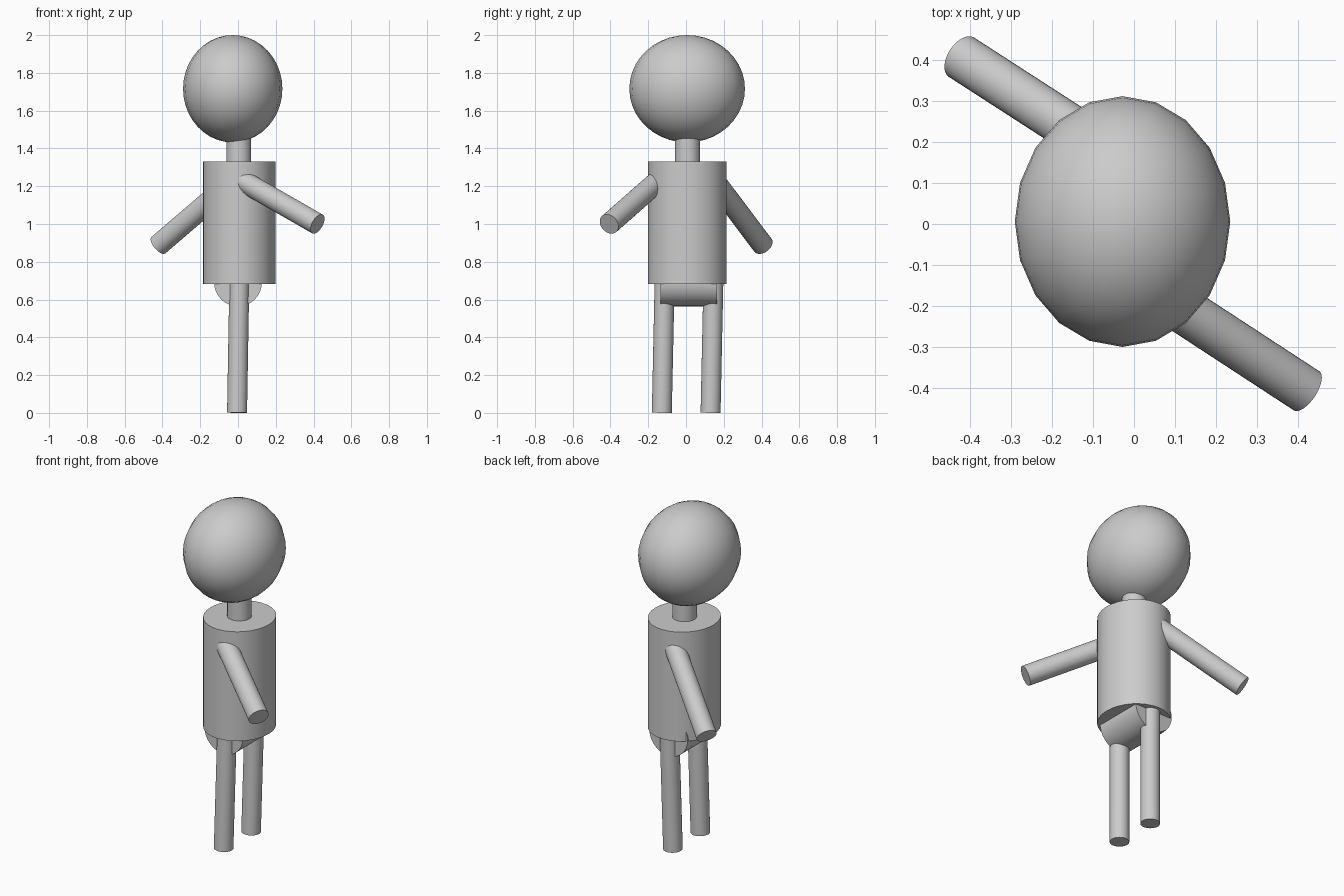
import bpy
import math
from mathutils import Vector

if "Cube" in bpy.data.objects:
    bpy.data.objects.remove(bpy.data.objects["Cube"])


def smooth(obj, angle=40):
    bpy.ops.object.shade_smooth_by_angle(angle=math.radians(angle))
    return obj


def rod(name, start, end, radius, sides=32, squash=(1, 1)):
    """Capped cylinder from start to end, optionally with an oval section."""
    start, end = Vector(start), Vector(end)
    axis = end - start
    bpy.ops.mesh.primitive_cylinder_add(vertices=sides, radius=radius, depth=axis.length,
                                        location=(start + end) / 2,
                                        rotation=axis.to_track_quat('Z', 'Y').to_euler())
    obj = bpy.context.object
    obj.name = name
    obj.scale = (squash[0], squash[1], 1)
    bpy.ops.object.transform_apply(location=False, rotation=False, scale=True)
    return smooth(obj)


# Head: slightly deep ellipsoid, 20 sided
bpy.ops.mesh.primitive_uv_sphere_add(segments=20, ring_count=20, radius=1,
                                     location=(-0.028, 0.006, 1.716))
head = bpy.context.object
head.name = "head"
head.scale = (0.263, 0.306, 0.284)
bpy.ops.object.transform_apply(location=False, rotation=False, scale=True)
smooth(head)

# Neck
rod("neck", (0.004, 0.008, 1.30), (0.004, 0.008, 1.50), 0.066)

# Torso: upright oval cylinder
bpy.ops.mesh.primitive_cylinder_add(vertices=32, radius=1, depth=0.65,
                                    location=(0.006, 0.007, 1.007))
torso = bpy.context.object
torso.name = "torso"
torso.scale = (0.192, 0.207, 1)
bpy.ops.object.transform_apply(location=False, rotation=False, scale=True)
smooth(torso)

# Pelvis: cylinder lying front to back under the torso
rod("pelvis", (0, -0.135, 0.69), (0, 0.165, 0.69), 0.126)

# Arms: spread diagonally and sloping down
rod("front_arm", (0.02, -0.145, 1.23), (0.421, -0.407, 1.0), 0.057)
rod("back_arm", (-0.02, 0.148, 1.232), (-0.421, 0.407, 0.888), 0.057)

# Legs: one behind the other, leaning very slightly, feet cut flat on the ground
for name, y in (("front_leg", -0.128), ("back_leg", 0.13)):
    rod(name, (-0.005, y, 0.001), (0.007, y + 0.015, 0.70), 0.053)
